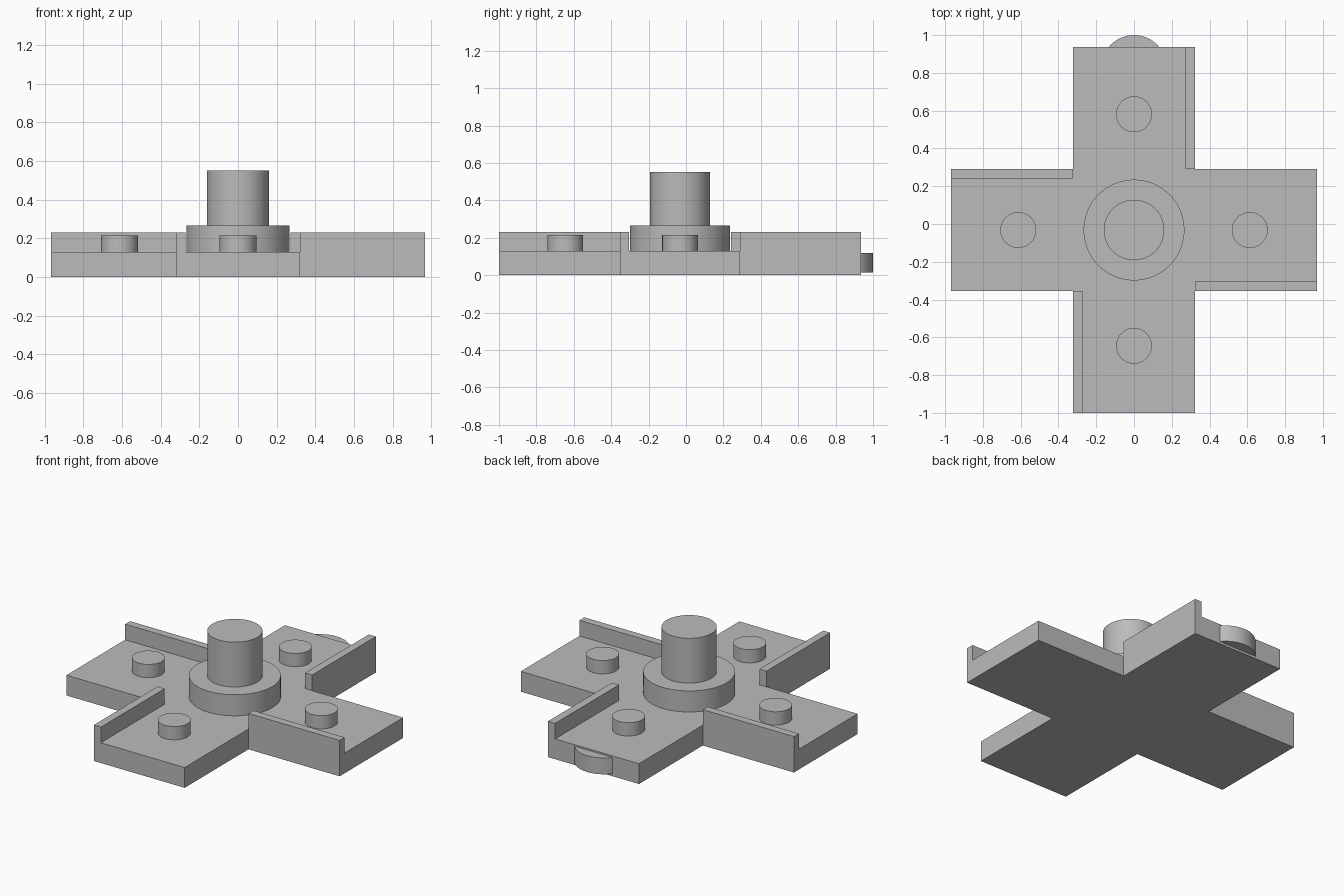
import bpy, bmesh
from math import cos, sin, pi, radians
from mathutils import Matrix, Vector

if "Cube" in bpy.data.objects:
    bpy.data.objects.remove(bpy.data.objects["Cube"])

CY = -0.032                      # centre of the cross in y
REACH, HALF, RAIL = 0.968, 0.322, 0.05
PLATE, RAIL_TOP = 0.13, 0.23

grey = bpy.data.materials.new("plain grey")
grey.use_nodes = True
colour = (0.5, 0.5, 0.5, 1)
grey.diffuse_color = colour
grey.node_tree.nodes["Principled BSDF"].inputs["Base Color"].default_value = colour


def cylinder(name, radius, x, y, bottom, top, sides=64):
    bpy.ops.mesh.primitive_cylinder_add(vertices=sides, radius=radius, depth=top - bottom,
                                        location=(x, y, (bottom + top) / 2))
    ob = bpy.context.object
    ob.name = name
    ob.data.materials.append(grey)
    bpy.ops.object.shade_smooth_by_angle(angle=radians(30))


def raise_faces(bm, faces, height):
    """Extrude faces upwards and return the raised ones."""
    geom = bmesh.ops.extrude_face_region(bm, geom=faces)["geom"]
    verts = [g for g in geom if isinstance(g, bmesh.types.BMVert)]
    bmesh.ops.translate(bm, verts=verts, vec=(0, 0, height))
    return [g for g in geom if isinstance(g, bmesh.types.BMFace)]


# Cross-shaped base: four turned arms, each with a floor and a rail strip
bm = bmesh.new()
inner = HALF - RAIL
hub = []
for i in range(4):
    turn = Matrix.Rotation(i * pi / 2, 3, 'Z')
    near, far = [[bm.verts.new(turn @ Vector((x, y, 0))) for y in (-HALF, -inner, HALF)]
                 for x in (HALF, REACH)]
    for k in (0, 1):
        bm.faces.new((near[k], far[k], far[k + 1], near[k + 1]))
    hub += near
bm.faces.new(hub[:2] + hub[3:5] + hub[6:8] + hub[9:11])
bmesh.ops.remove_doubles(bm, verts=bm.verts, dist=0.0001)
top = raise_faces(bm, bm.faces[:], PLATE)

# Rails rise from the narrow strips
strips = [f for f in top if f.calc_area() < RAIL * REACH]
raise_faces(bm, strips, RAIL_TOP - PLATE)
bmesh.ops.recalc_face_normals(bm, faces=bm.faces)
bmesh.ops.translate(bm, verts=bm.verts, vec=(0, CY, 0))
mesh = bpy.data.meshes.new("cross_base")
bm.to_mesh(mesh)
bm.free()
mesh.materials.append(grey)
bpy.context.collection.objects.link(bpy.data.objects.new("cross_base", mesh))

# Central collar and post
cylinder("collar", 0.267, 0, CY, PLATE, 0.265)
cylinder("post", 0.16, 0, CY, 0.265, 0.552)

# One peg on each arm
for i, side in enumerate(("left", "back", "right", "front")):
    a = i * pi / 2
    cylinder(side + "_peg", 0.095, 0.613 * cos(a), CY + 0.613 * sin(a), PLATE, 0.215, 48)

# Rounded knob bulging from the back arm
cylinder("back_knob", 0.174, 0, 0.826, 0.015, 0.12)
